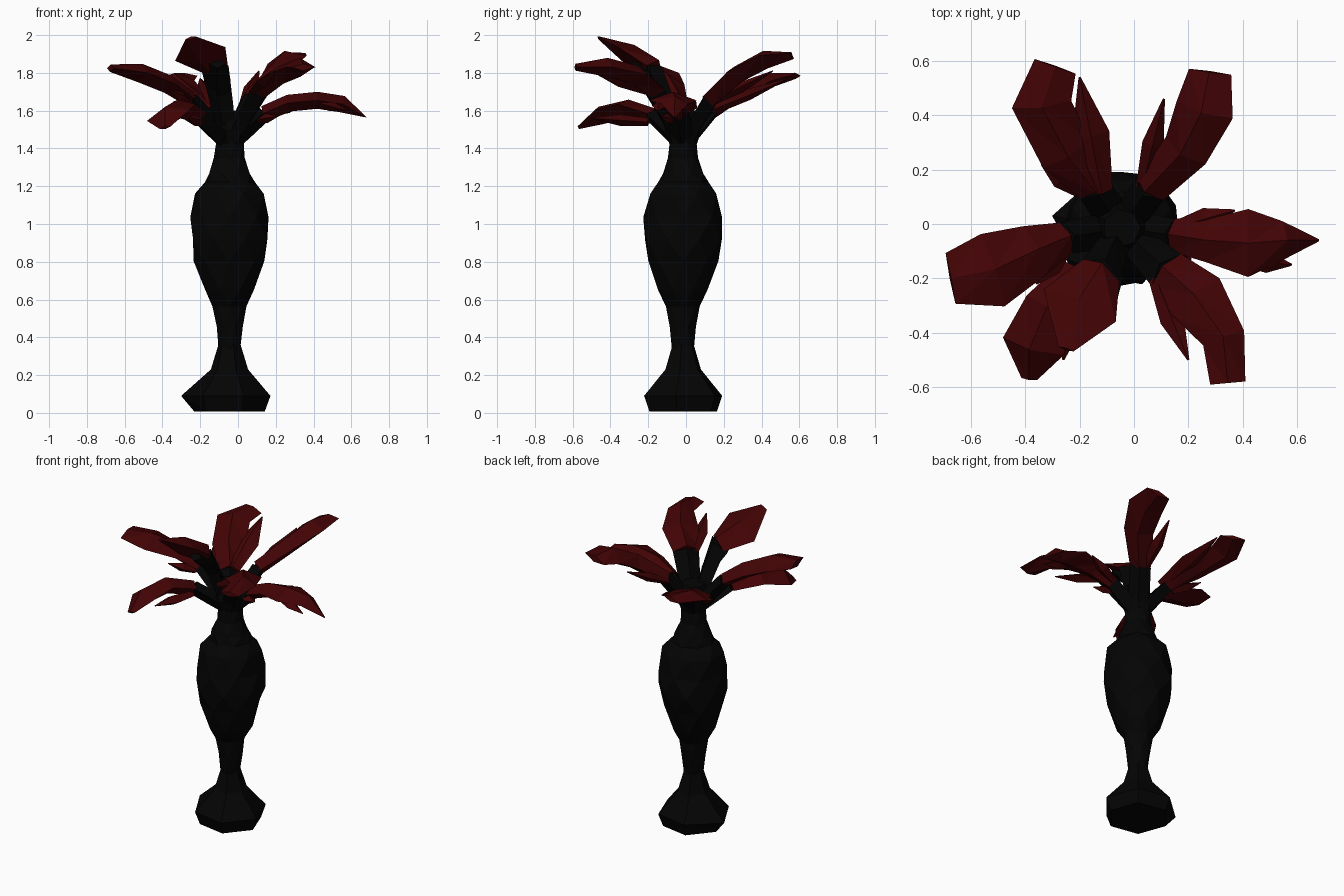
import bpy
import bmesh
import math
import random
from mathutils import Vector

random.seed(4)
UP = Vector((0, 0, 1))
AXIS = Vector((-0.045, -0.015, 0))

default = bpy.data.objects.get("Cube")
if default:
    bpy.data.objects.remove(default)


def make_material(name, color):
    mat = bpy.data.materials.new(name)
    mat.use_nodes = True
    mat.diffuse_color = color
    bsdf = mat.node_tree.nodes["Principled BSDF"]
    bsdf.inputs["Base Color"].default_value = color
    bsdf.inputs["Roughness"].default_value = 0.9
    return mat


black = make_material("charcoal black", (0.0012, 0.0012, 0.0012, 1))
red = make_material("dark red", (0.055, 0.001, 0.0015, 1))


def loft(name, rings, material):
    """Join equal rings of points with triangles and cap both ends."""
    bm = bmesh.new()
    loops = [[bm.verts.new(p) for p in ring] for ring in rings]
    for low, high in zip(loops, loops[1:]):
        count = len(low)
        for i in range(count):
            j = (i + 1) % count
            bm.faces.new((low[i], low[j], high[i]))
            bm.faces.new((low[j], high[j], high[i]))
    bm.faces.new(loops[0][::-1])
    bm.faces.new(loops[-1])
    bmesh.ops.recalc_face_normals(bm, faces=bm.faces)
    mesh = bpy.data.meshes.new(name)
    bm.to_mesh(mesh)
    bm.free()
    mesh.materials.append(material)
    obj = bpy.data.objects.new(name, mesh)
    bpy.context.collection.objects.link(obj)
    return obj


def ring_point(angle, radius, z):
    return AXIS + Vector((radius * math.cos(angle), radius * math.sin(angle), z))


def blade(name, stations, material, thick, tilt=0.0, tip=1.0):
    """Faceted blade with a diamond section; stations are x, y, z, half width."""
    points = [Vector(s[:3]) for s in stations]
    last = len(points) - 1
    rings = []
    for i, (p, s) in enumerate(zip(points, stations)):
        along = points[min(i + 1, last)] - points[max(i - 1, 0)]
        side = along.cross(UP).normalized()
        side = (side + UP * tilt).normalized()
        normal = side.cross(along).normalized()
        depth = min(thick, s[3] * 0.7) * (tip if i == last else 1)
        rings.append([p - side * s[3], p + normal * depth,
                      p + side * s[3], p - normal * depth])
    return loft(name, rings, material)


# Foot: uneven six-sided block with one longer corner
foot = []
for z, r, reach in ((0.008, 0.19, 0.0), (0.09, 0.22, 0.04),
                    (0.23, 0.1, 0.0), (0.36, 0.06, 0.0)):
    foot.append([ring_point(math.radians(170 + 60 * i), r + (reach if i == 0 else 0), z)
                 for i in range(6)])
loft("foot", foot, black)

# Vase body: staggered faceted rings, as height and radius
PROFILE = [(0.34, 0.057), (0.46, 0.073), (0.56, 0.087), (0.65, 0.137),
           (0.8, 0.182), (0.92, 0.212), (1.03, 0.205), (1.16, 0.188),
           (1.225, 0.128), (1.27, 0.11), (1.35, 0.08), (1.43, 0.077)]
SIDES = 8
vase_rings = []
for k, (z, r) in enumerate(PROFILE):
    lift = random.uniform(-0.006, 0.006)
    vase_rings.append([ring_point(math.tau * (i + k * 0.5) / SIDES,
                                  r * random.uniform(0.98, 1.06), z + lift)
                       for i in range(SIDES)])
loft("vase_body", vase_rings, black)

# Cluster where the stems leave the neck
loft("stem_cluster", [[ring_point(math.tau * i / 7, r, z) for i in range(7)]
                      for z, r in ((1.41, 0.07), (1.5, 0.1), (1.6, 0.07))], black)


def petal(name, stations, tilt=0.0, thick=0.05):
    """Red petal with a black stem rising from the neck."""
    blade(name + "_petal", stations, red, thick, tilt, 0.4)
    end = Vector(stations[0][:3])
    base = AXIS + UP * 1.4
    middle = base.lerp(end, 0.5) + UP * 0.01
    blade(name + "_stem", [(*base, 0.045), (*middle, 0.065),
                           (*end, stations[0][3])], black, 0.045, tilt)


def leaflet(name, start, end, width):
    """Small pointed side lobe."""
    a, b = Vector(start), Vector(end)
    blade(name + "_leaflet", [(*a, width * 0.6), (*a.lerp(b, 0.5), width),
                              (*b, 0.004)], red, 0.03)


# Petals around the neck
petal("left", [(.14, -.04, 1.585, .06), (.27, -.06, 1.64, .08),
               (.42, -.07, 1.655, .125), (.55, -.06, 1.635, .07),
               (.68, -.06, 1.565, .004)], thick=.045)
petal("back_left", [(.06, .13, 1.66, .065), (.19, .27, 1.79, .09),
                    (.26, .42, 1.87, .11), (.28, .56, 1.89, .08)], tilt=.2)
petal("back_right", [(-.15, .13, 1.59, .06), (-.25, .26, 1.68, .1),
                     (-.34, .44, 1.76, .11), (-.29, .58, 1.785, .08)], thick=.04)
petal("right", [(-.25, -.05, 1.66, .06), (-.37, -.1, 1.74, .1),
                (-.52, -.17, 1.8, .14), (-.675, -.2, 1.825, .095)])
petal("front_left", [(.12, -.17, 1.71, .08), (.23, -.27, 1.79, .11),
                     (.33, -.42, 1.83, .08), (.345, -.585, 1.83, .065)])
petal("front_right", [(-.21, -.17, 1.57, .06), (-.31, -.31, 1.61, .1),
                      (-.37, -.45, 1.575, .12), (-.385, -.57, 1.51, .03)], tilt=-.25)
petal("top", [(-.12, -.17, 1.82, .08), (-.2, -.3, 1.9, .15),
              (-.25, -.46, 1.985, .03)], tilt=-0.25, thick=.055)

# Dark sheath under the highest petal
blade("top_sheath", [(-.08, -.1, 1.66, .05), (-.11, -.19, 1.77, .07),
                     (-.11, -.29, 1.85, .045)], black, 0.035)

# Side lobes that split the petal outlines
leaflet("left_inner", (.16, -.01, 1.58), (.37, .05, 1.65), .04)
leaflet("left_outer", (.4, -.13, 1.65), (.58, -.15, 1.6), .04)
leaflet("left_base", (.1, -.07, 1.55), (.21, -.13, 1.57), .035)
leaflet("back_left", (.03, .13, 1.64), (.11, .46, 1.81), .04)
leaflet("back_right_inner", (-.12, .12, 1.6), (-.2, .54, 1.77), .07)
leaflet("back_right_outer", (-.2, .12, 1.58), (-.34, .22, 1.65), .04)
leaflet("right", (-.25, -.09, 1.64), (-.36, -.22, 1.71), .04)
leaflet("front_left", (.08, -.2, 1.7), (.2, -.5, 1.81), .045)
leaflet("front_right", (-.2, -.2, 1.54), (-.26, -.5, 1.56), .05)
